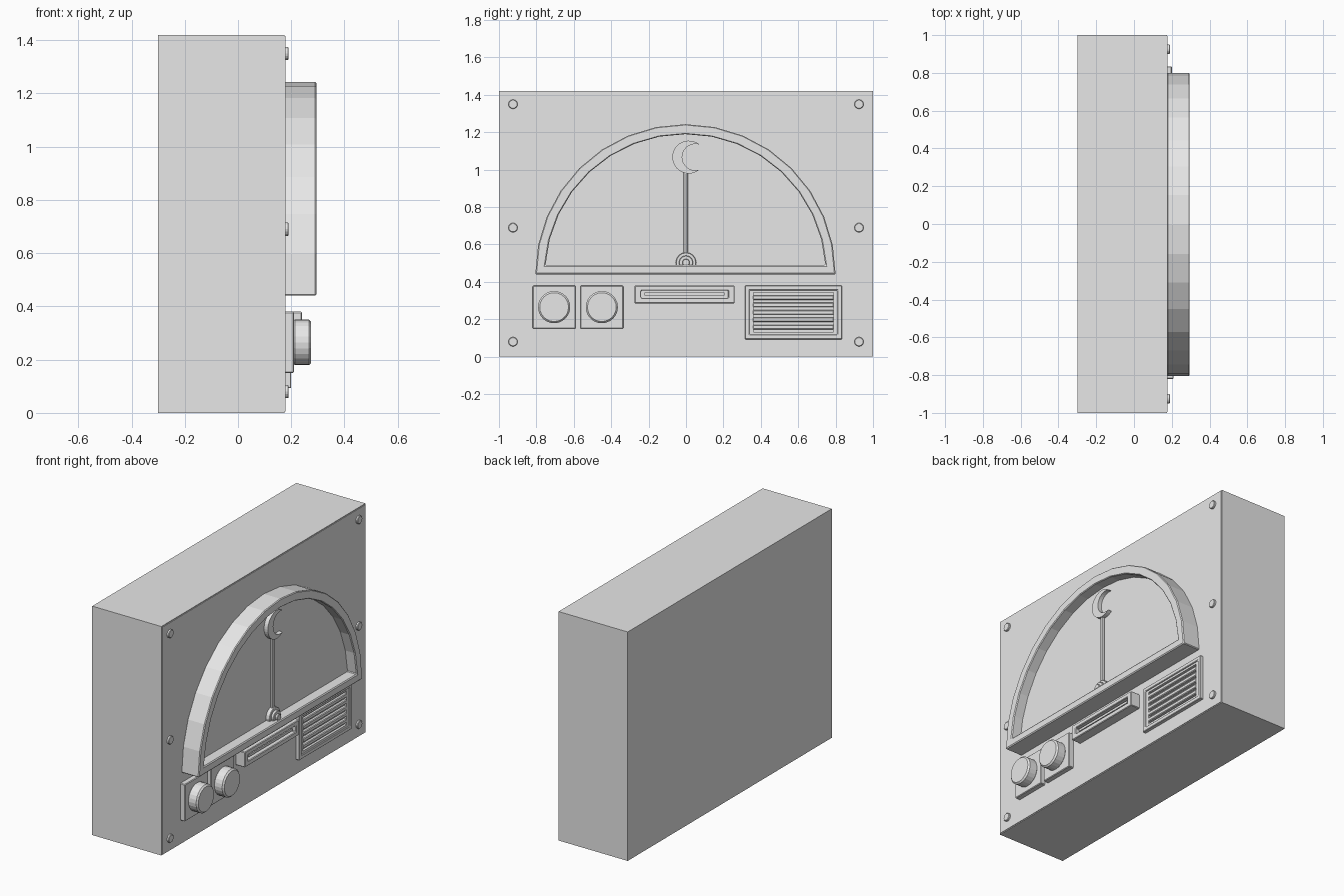
import bpy, bmesh, math
from mathutils import Matrix

if "Cube" in bpy.data.objects:
    bpy.data.objects.remove(bpy.data.objects["Cube"])

grey = bpy.data.materials.new("light_grey")
grey.diffuse_color = (0.8, 0.8, 0.8, 1)
grey.use_nodes = True
grey.node_tree.nodes["Principled BSDF"].inputs["Base Color"].default_value = grey.diffuse_color


def finish(name, bm, bevel=0.0):
    bmesh.ops.recalc_face_normals(bm, faces=bm.faces)
    me = bpy.data.meshes.new(name)
    bm.to_mesh(me)
    bm.free()
    me.materials.append(grey)
    ob = bpy.data.objects.new(name, me)
    bpy.context.collection.objects.link(ob)
    if bevel:
        m = ob.modifiers.new("bevel", 'BEVEL')
        m.width, m.segments = bevel, 1
        m.limit_method, m.angle_limit = 'ANGLE', math.radians(40)
    return ob


def box(name, x, y, z, bevel=0.0):
    bm = bmesh.new()
    mid = [(a + b) / 2 for a, b in (x, y, z)]
    size = [b - a for a, b in (x, y, z)]
    bmesh.ops.create_cube(bm, size=1, matrix=Matrix.Translation(mid) @ Matrix.Diagonal((*size, 1)))
    return finish(name, bm, bevel)


def disc(name, x0, x1, y, z, r, n=24, bevel=0.0):
    bm = bmesh.new()
    mat = Matrix.Translation(((x0 + x1) / 2, y, z)) @ Matrix.Rotation(math.pi / 2, 4, 'Y')
    bmesh.ops.create_cone(bm, cap_ends=True, segments=n, radius1=r, radius2=r, depth=x1 - x0, matrix=mat)
    return finish(name, bm, bevel)


def ring(name, x0, x1, outer, inner, bevel=0.0):
    """Closed band between two matching (y, z) outlines."""
    bm = bmesh.new()
    n = len(outer)
    loops = [[bm.verts.new((x, *p)) for p in pts]
             for x, pts in ((x0, outer), (x1, outer), (x1, inner), (x0, inner))]
    for k in range(4):
        a, b = loops[k], loops[(k + 1) % 4]
        for i in range(n):
            j = (i + 1) % n
            bm.faces.new((a[i], a[j], b[j], b[i]))
    return finish(name, bm, bevel)


def slab(name, x0, x1, pts):
    """Extruded (y, z) outline."""
    bm = bmesh.new()
    f = bm.faces.new([bm.verts.new((x0, *p)) for p in pts])
    ext = bmesh.ops.extrude_face_region(bm, geom=[f])["geom"]
    bmesh.ops.translate(bm, vec=(x1 - x0, 0, 0), verts=[v for v in ext if isinstance(v, bmesh.types.BMVert)])
    return finish(name, bm)


def rect(y0, y1, z0, z1):
    return [(y0, z0), (y1, z0), (y1, z1), (y0, z1)]


def arc(r, cy, cz, a0, a1, n):
    return [(cy + r * math.cos(a0 + (a1 - a0) * i / n), cz + r * math.sin(a0 + (a1 - a0) * i / n))
            for i in range(n + 1)]


F = 0.174  # front surface of the case

# Case and thin front panel
box("case", (-0.30, F), (-1, 1), (0, 1.42))
box("front_panel", (F - 0.004, F + 0.004), (-0.995, 0.995), (0.005, 1.415))

# Screws
for y in (-0.925, 0.925):
    for z in (0.08, 0.69, 1.35):
        disc("screw", F, 0.19, y, z, 0.025, 16, 0.003)

# Half-round dial frame and face
cut = math.asin(0.05 / 0.75)
outer = arc(0.803, -0.003, 0.44, 0, math.pi, 16)
inner = arc(0.75, -0.003, 0.44, cut, math.pi - cut, 16)
ring("dial_frame", F, 0.295, outer, inner, 0.005)
slab("dial_face", F, 0.23, inner)

# Needle with crescent tip and stepped pivot
bm = bmesh.new()
bmesh.ops.create_cone(bm, cap_ends=True, segments=8, radius1=0.013, radius2=0.013, depth=0.48,
                      matrix=Matrix.Translation((0.236, -0.001, 0.745)))
finish("needle", bm)
tip = math.radians(50)
tip_in = math.atan2(0.067, 0.022)
crescent = arc(0.088, 0.015, 1.067, tip, 2 * math.pi - tip, 24)
crescent += arc(0.0705, 0.05, 1.067, 2 * math.pi - tip_in, tip_in, 18)[1:-1]
slab("crescent_tip", 0.228, 0.256, crescent)
for x1, r in ((0.255, 0.055), (0.27, 0.038), (0.283, 0.02)):
    disc("needle_pivot", 0.225, x1, 0, 0.503, r, 16, 0.003)

# Knobs on square plates
for y in (-0.705, -0.45):
    box("knob_plate", (F, 0.21), (y - 0.115, y + 0.115), (0.15, 0.38), 0.004)
    disc("knob", 0.205, 0.275, y, 0.265, 0.086, 24, 0.009)

# Slot
ring("slot_frame", F, 0.24, rect(-0.275, 0.26, 0.285, 0.38), rect(-0.24, 0.225, 0.315, 0.353), 0.004)
box("slot_back", (F, 0.205), (-0.245, 0.23), (0.31, 0.358))
box("slot_bar", (0.20, 0.228), (-0.222, 0.207), (0.327, 0.342))

# Vent
ring("vent_frame", F, 0.20, rect(0.315, 0.835, 0.093, 0.38), rect(0.34, 0.81, 0.118, 0.355), 0.003)
ring("vent_inner_frame", F, 0.193, rect(0.34, 0.81, 0.118, 0.355), rect(0.36, 0.788, 0.133, 0.342))
for i in range(5):
    z = 0.1585 + i * 0.0395
    box("vent_slat", (F, 0.196), (0.358, 0.79), (z - 0.012, z + 0.012), 0.004)
